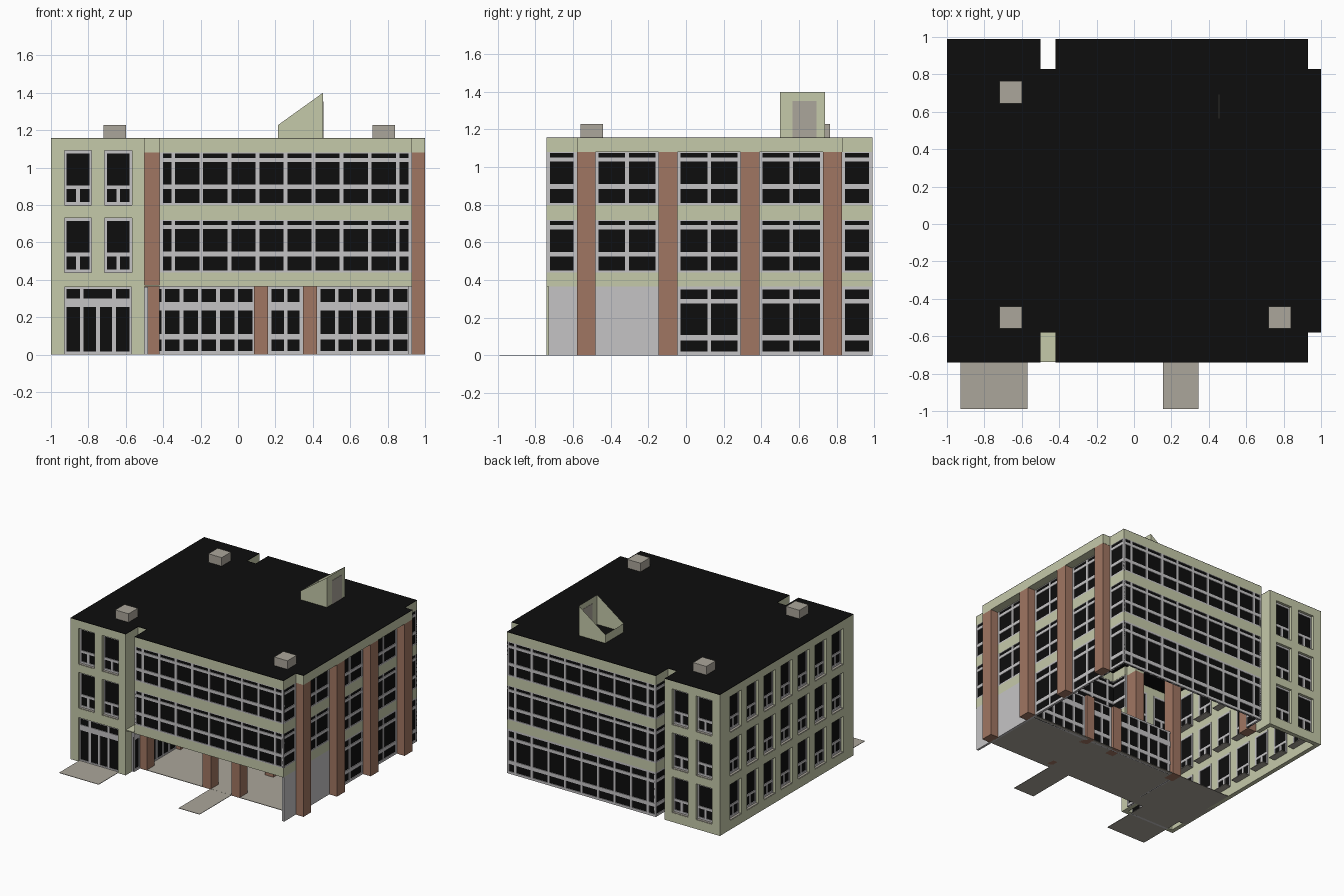
import bpy, bmesh

if "Cube" in bpy.data.objects:
    bpy.data.objects.remove(bpy.data.objects["Cube"])

def material(name, rgb):
    m = bpy.data.materials.new(name)
    m.diffuse_color = (*rgb, 1)
    m.use_nodes = True
    m.node_tree.nodes["Principled BSDF"].inputs["Base Color"].default_value = m.diffuse_color
    return m

CREAM = material("cream_render", (0.56, 0.585, 0.40))
BRICK = material("brick", (0.352, 0.181, 0.122))
FRAME = material("pale_grey_frame", (0.56, 0.55, 0.56))
GLASS = material("black_glass", (0.004, 0.004, 0.004))
STONE = material("stone_grey", (0.407, 0.381, 0.328))

class Part:
    """Collects boxes of one colour into one object."""
    def __init__(self, name, mat):
        self.name, self.mat, self.bm = name, mat, bmesh.new()

    def box(self, x0, x1, y0, y1, z0, z1):
        geo = bmesh.ops.create_cube(self.bm, size=1)
        for v in geo["verts"]:
            v.co.x = x0 + (v.co.x + 0.5) * (x1 - x0)
            v.co.y = y0 + (v.co.y + 0.5) * (y1 - y0)
            v.co.z = z0 + (v.co.z + 0.5) * (z1 - z0)

    def on(self, face, u0, u1, d0, d1, z0, z1):
        """Box on a facade: u runs along it, d points outward."""
        axis, pos, sign = face
        a, b = sorted((pos + sign * d0, pos + sign * d1))
        if axis == "y":
            self.box(u0, u1, a, b, z0, z1)
        else:
            self.box(a, b, u0, u1, z0, z1)

    def finish(self):
        me = bpy.data.meshes.new(self.name)
        self.bm.to_mesh(me)
        self.bm.free()
        me.materials.append(self.mat)
        bpy.context.collection.objects.link(bpy.data.objects.new(self.name, me))

walls = Part("cream_walls", CREAM)
columns = Part("brick_columns", BRICK)
frames = Part("window_frames", FRAME)
glass = Part("window_glass", GLASS)
sills = Part("window_sills", STONE)
roof = Part("flat_roof", GLASS)
paving = Part("paving", STONE)
vents = Part("roof_vents", STONE)

F, B, TOP = -0.74, 0.99, 1.155          # front, back, wall top
NF, NB = -0.58, 0.83                    # notch lines, front and back
XL, XR = -0.42, 0.93                    # main block sides
FRONT, BACK = ("y", F, -1), ("y", B, 1)
LEFT, RIGHT = ("x", -1, -1), ("x", XR, 1)

def glazing(face, u0, u1, z0, z1, uprights, rails, d=0.0, w=0.02):
    """Black sheet with vertical bars (centres) and horizontal bars (z ranges)."""
    glass.on(face, u0, u1, d - 0.012, d - 0.006, z0, z1)
    for u in uprights:
        frames.on(face, max(u0, u - w / 2), min(u1, u + w / 2), d - 0.018, d, z0, z1)
    for a, b in rails:
        frames.on(face, u0, u1, d - 0.018, d, a, b)

def floor_rails(n):
    if n == 0:
        return [(0, .02), (.08, .11), (.275, .30), (.35, .365)]
    o = (n - 1) * 0.36
    return [(a + o, b + o) for a, b in ((.44, .45), (.525, .55), (.67, .692), (.715, .72))]

def strip(face, u0, u1, uprights, floors):
    """Ribbon windows between cream bands."""
    for n in floors:
        z0, z1 = (0, .365) if n == 0 else (.08 + n * .36, .36 + n * .36)
        glazing(face, u0, u1, z0, z1, uprights, floor_rails(n))
    for a, b in ((.365, .44), (.72, .80), (1.08, TOP)):
        walls.on(face, u0, u1, -0.02, 0, a, b)

# main block: ribbon windows on all sides
long_bars = [XL, XR] + [-0.346 + 0.15 * i for i in range(9)]
strip(FRONT, XL, XR, long_bars, (1, 2))
strip(BACK, XL, XR, long_bars, (0, 1, 2))
col_y = [-0.53, -0.096, 0.34, 0.778]
side_bars = [F, B] + [y + s for y in col_y for s in (-.056, .056)] + [-.313, .123, .559]
strip(RIGHT, F, B, side_bars, (1, 2))
glazing(RIGHT, -0.09, B, 0, .365, side_bars, floor_rails(0))
INNER = ("x", XL, -1)
strip(INNER, F, NF, [F, NF], (1, 2))
strip(INNER, NB, B, [NB, B], (0, 1, 2))

# recessed ground floor: ceiling, glass wall, doors on the wing
walls.box(-0.5, XR, F + .002, -0.09, 0.365, 0.372)
bars = [-.40 + .0975 * i for i in range(6)] + [.17, .255, .34] + [.43 + .0975 * i for i in range(6)]
glazing(("y", -0.09, -1), XL, XR, 0, .365, bars,
        [(0, .02), (.08, .11), (.235, .28), (.35, .365)])

def doors(face, u0, u1, d):
    """Four door leaves under a three-part transom."""
    w = u1 - u0
    glass.on(face, u0, u1, d - .012, d - .006, 0, .36)
    for f, top in ((0, .36), (.26, .36), (.5, .26), (.74, .36), (1, .36)):
        u = u0 + f * w
        frames.on(face, max(u0, u - .01), min(u1, u + .01), d - .018, d, 0, top)
    for a, b in ((0, .015), (.255, .30), (.35, .36)):
        frames.on(face, u0, u1, d - .018, d, a, b)

doors(("x", -0.46, 1), -0.48, -0.14, 0)

# brick columns and the cream caps over them
for y in col_y:
    columns.box(XR - .004, 1.0, y - .05, y + .05, 0, 1.08)
for y in (col_y[0], col_y[1], col_y[3]):
    columns.box(-0.5, XL, y - .05, y + .05, 0, 1.08)
for x in (0.123, 0.385):
    for y in col_y[:2]:
        columns.box(x - .037, x + .037, y - .05, y + .05, 0, .365)
walls.box(XR - .01, 1.0, NF, NB, 1.08, TOP)
walls.box(-0.5, XL, NF, NF + .1, 1.08, TOP)
walls.box(-0.5, XL, NB - .1, NB, 1.08, TOP)

# wing: pierced cream walls with punched windows
def pierced(face, u0, u1, z0, z1, us, zs, t=0.035):
    edges = [u0] + [e for p in us for e in p] + [u1]
    for a, b in zip(edges[::2], edges[1::2]):
        walls.on(face, a, b, -t, 0, z0, z1)
    zed = [z0] + [e for p in zs for e in p] + [z1]
    for a, b in us:
        for c, e in zip(zed[::2], zed[1::2]):
            if e > c:
                walls.on(face, a, b, -t, 0, c, e)

def punched(face, centres, bases):
    for c in centres:
        for z in bases:
            u0, u1 = c - .073, c + .073
            glazing(face, u0, u1, z, z + .295, [u0, u1],
                    [(z, z + .02), (z + .09, z + .11), (z + .28, z + .295)], -.022, .024)
            frames.on(face, c - .01, c + .01, -.04, -.022, z, z + .1)
            sills.on(face, u0, u1, -.09, -.002, z - .002, z + .004)

def holes(centres):
    return [(c - .073, c + .073) for c in centres]

def heights(bases):
    return [(z, z + .295) for z in bases]

pair, rows = [-0.855, -0.64], [0.075, 0.435, 0.795]
pierced(FRONT, -1, -0.5, .36, TOP, holes(pair), heights(rows[1:]))
punched(FRONT, pair, rows[1:])
pierced(FRONT, -1, -0.5, 0, .36, [(-.928, -.57)], [(0, .36)])
doors(FRONT, -.928, -.57, -.012)
pierced(BACK, -1, -0.5, 0, TOP, holes(pair), heights(rows))
punched(BACK, pair, rows)
seven = [0.125 + 0.22 * i for i in range(-3, 4)]
pierced(LEFT, F, B, 0, TOP, holes(seven), heights(rows))
punched(LEFT, seven, rows)
WING_IN = ("x", -0.5, 1)
walls.on(WING_IN, F, NF, -.035, 0, 0, TOP)
walls.on(WING_IN, NB, B, -.035, 0, 0, TOP)
glazing(WING_IN, -.655, NF, 0, .36, [-.65, NF],
        [(0, .02), (.255, .30), (.35, .36)], .018)

# flat roof in four plates, leaving the corner notches open
for x0, x1, y0, y1 in ((-1, -.5, F, B), (-.5, XL, NF, NB), (XL, XR, F, B), (XR, 1, NF, NB)):
    roof.box(x0, x1, y0, y1, TOP - .001, TOP + .003)

# rooftop vents
for x, y in ((-.66, .705), (-.66, -.5), (.78, -.5)):
    vents.box(x - .06, x + .06, y - .06, y + .06, TOP, 1.228)

# ground slab and entrance paths
paving.box(-.99, XR, NF, -.05, 0, .004)
paving.box(-.928, -.57, -.99, NF, 0, .0035)
paving.box(.155, .345, -.99, NF, 0, .0035)

for p in (walls, columns, frames, glass, sills, roof, paving, vents):
    p.finish()

# open-topped wedge skylight with a grey panel on its tall side
bm = bmesh.new()
low, high = 1.228, 1.40
ring = [(.215, .5, low), (.455, .5, high), (.455, .738, high), (.215, .738, low)]
tops = [bm.verts.new(c) for c in ring]
feet = [bm.verts.new((x, y, TOP)) for x, y, z in ring]
for i in range(4):
    j = (i + 1) % 4
    bm.faces.new((feet[i], feet[j], tops[j], tops[i]))
me = bpy.data.meshes.new("wedge_skylight")
bm.to_mesh(me)
bm.free()
me.materials.append(CREAM)
bpy.context.collection.objects.link(bpy.data.objects.new("wedge_skylight", me))
panel = Part("skylight_panel", STONE)
panel.box(.453, .458, .565, .692, TOP, 1.352)
panel.finish()
